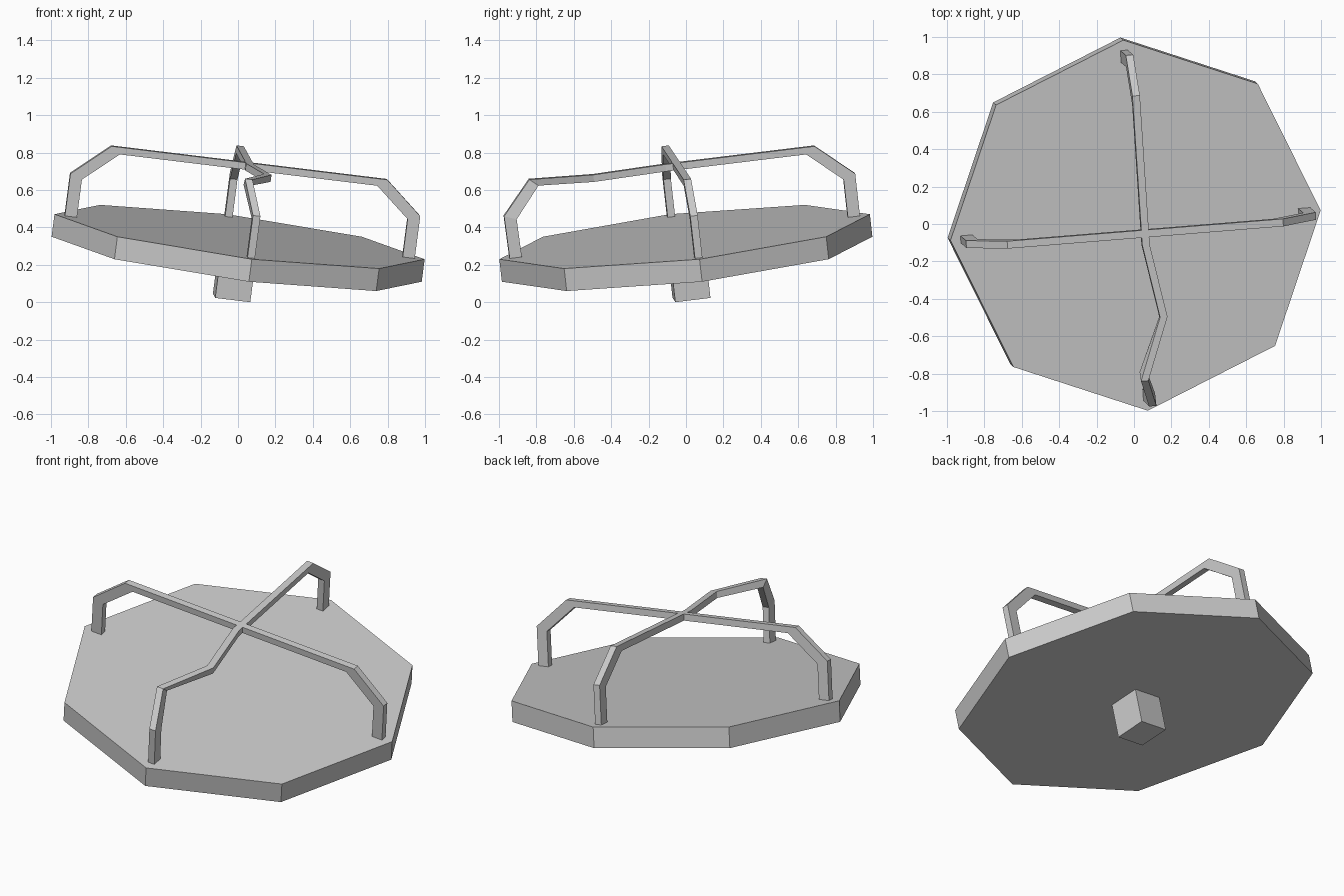
import bpy, bmesh
from math import radians
from mathutils import Matrix, Vector

if "Cube" in bpy.data.objects:
    bpy.data.objects.remove(bpy.data.objects["Cube"])

# Tilted frame: origin at centre of the plate's top, local z = plate normal
FRAME = (Matrix.Translation((0.0085, -0.0075, 0.35))
         @ Matrix.Rotation(radians(-40.8), 4, 'Z')
         @ Matrix.Rotation(radians(9.8), 4, 'Y'))


def finish(bm, name, matrix):
    bmesh.ops.recalc_face_normals(bm, faces=bm.faces[:])
    mesh = bpy.data.meshes.new(name)
    bm.to_mesh(mesh)
    bm.free()
    mesh.transform(matrix)
    obj = bpy.data.objects.new(name, mesh)
    bpy.context.collection.objects.link(obj)
    return obj


def prism(name, sides, radius, z0, z1):
    """Regular prism with its first corner on local x."""
    bm = bmesh.new()
    ring = [Matrix.Rotation(radians(360 * i / sides), 3, 'Z') @ Vector((radius, 0, 0))
            for i in range(sides)]
    low = [bm.verts.new((v.x, v.y, z0)) for v in ring]
    high = [bm.verts.new((v.x, v.y, z1)) for v in ring]
    bm.faces.new(low)
    bm.faces.new(high)
    for i in range(sides):
        j = (i + 1) % sides
        bm.faces.new((low[i], low[j], high[j], high[i]))
    return finish(bm, name, FRAME)


def bar(name, stations, angle):
    """Flat bar; station = outer r, outer h, inner r, inner h, sideways shift."""
    bm = bmesh.new()
    w = 0.02
    rings = [[bm.verts.new(c) for c in ((ro, s - w, ho), (ro, s + w, ho),
                                        (ri, s + w, hi), (ri, s - w, hi))]
             for ro, ho, ri, hi, s in stations]
    for a, b in zip(rings, rings[1:]):
        for i in range(4):
            j = (i + 1) % 4
            bm.faces.new((a[i], a[j], b[j], b[i]))
    bm.faces.new(rings[0])
    bm.faces.new(rings[-1])
    return finish(bm, name, FRAME @ Matrix.Rotation(radians(45 + angle), 4, 'Z'))


# Octagonal plate and the small square knob below it
prism("plate", 8, 1.0, -0.122, 0.0)
prism("knob", 4, 0.134, -0.332, -0.12)

# Overhead rails
leg = [(0.945, -0.005, 0.88, -0.005, 0),
       (0.945, 0.229, 0.88, 0.205, 0),
       (0.745, 0.402, 0.695, 0.364, 0)]
mirrored = [(-ro, ho, -ri, hi, s) for ro, ho, ri, hi, s in reversed(leg)]
bar("cross_rail", leg + mirrored, 0)
bar("back_rail", leg + [(0.02, 0.402, 0.02, 0.364, 0)], 90)

# Bent front rail
front = [(0.945, -0.005, 0.88, -0.005, 0),
         (0.95, 0.229, 0.885, 0.205, 0),
         (0.79, 0.402, 0.745, 0.364, -0.055),
         (0.455, 0.402, 0.455, 0.364, 0.07),
         (0.06, 0.402, 0.06, 0.364, 0),
         (0.02, 0.402, 0.02, 0.364, 0)]
bar("front_rail", front, -90)
